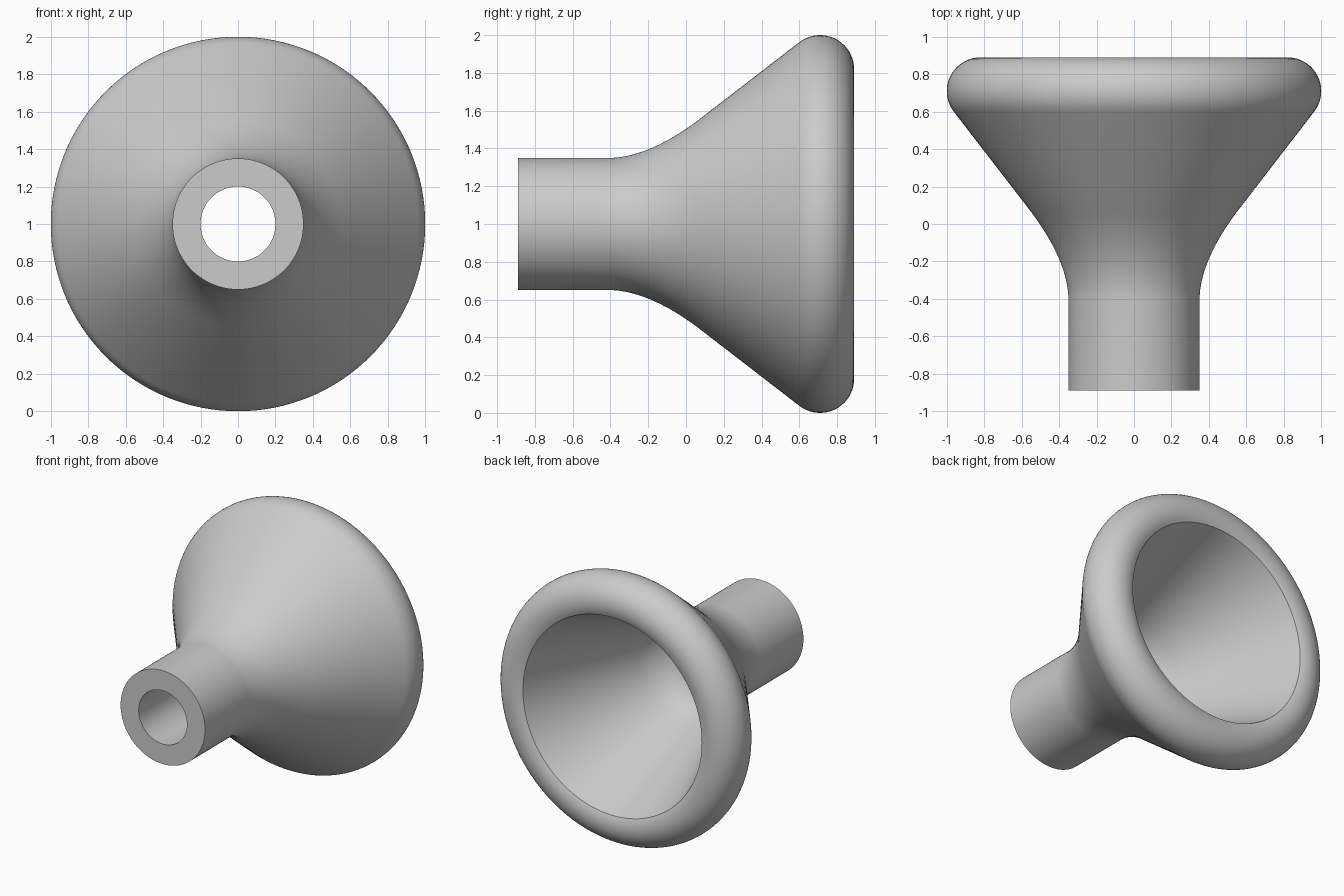
import bpy, bmesh, math

if "Cube" in bpy.data.objects:
    bpy.data.objects.remove(bpy.data.objects["Cube"])

SEG = 128
CZ = 1.0  # height of the horizontal axis

# one plain colour
grey = bpy.data.materials.new("light grey")
grey.diffuse_color = (0.6, 0.6, 0.6, 1)
grey.use_nodes = True
grey.node_tree.nodes["Principled BSDF"].inputs["Base Color"].default_value = grey.diffuse_color


def bezier(p0, p1, p2, n):
    """Quadratic curve through profile points (y, radius)."""
    return [tuple((1 - t) ** 2 * a + 2 * t * (1 - t) * b + t * t * c
                  for a, b, c in zip(p0, p1, p2))
            for t in (i / n for i in range(n + 1))]


# outside: straight neck, flare, cone
profile = [(-0.89, 0.20), (-0.89, 0.35)]
profile += bezier((-0.39, 0.35), (-0.19, 0.36), (0.06, 0.546), 12)

# rounded rim, from the cone tangent round to the inner lip
for i in range(25):
    a = math.radians(127.6 + (-26 - 127.6) * i / 24)  # measured from +y
    profile.append((0.71 + 0.18 * math.cos(a), 0.82 + 0.18 * math.sin(a)))

# inner cone, curved bowl bottom, bore
profile += bezier((0.0, 0.40), (-0.17, 0.33), (-0.21, 0.20), 8)

# revolve the closed profile round the y axis
bm = bmesh.new()
rings = []
for k in range(SEG):
    t = 2 * math.pi * k / SEG
    rings.append([bm.verts.new((r * math.cos(t), y, CZ + r * math.sin(t)))
                  for y, r in profile])
n = len(profile)
for k in range(SEG):
    a, b = rings[k], rings[(k + 1) % SEG]
    for i in range(n):
        j = (i + 1) % n
        bm.faces.new((a[i], a[j], b[j], b[i]))
bmesh.ops.recalc_face_normals(bm, faces=bm.faces)

mesh = bpy.data.meshes.new("flared_horn")
bm.to_mesh(mesh)
bm.free()
mesh.materials.append(grey)
horn = bpy.data.objects.new("flared_horn", mesh)
bpy.context.collection.objects.link(horn)

# smooth shading with crisp neck end and inner lip
bpy.context.view_layer.objects.active = horn
horn.select_set(True)
bpy.ops.object.shade_smooth_by_angle(angle=math.radians(30))
